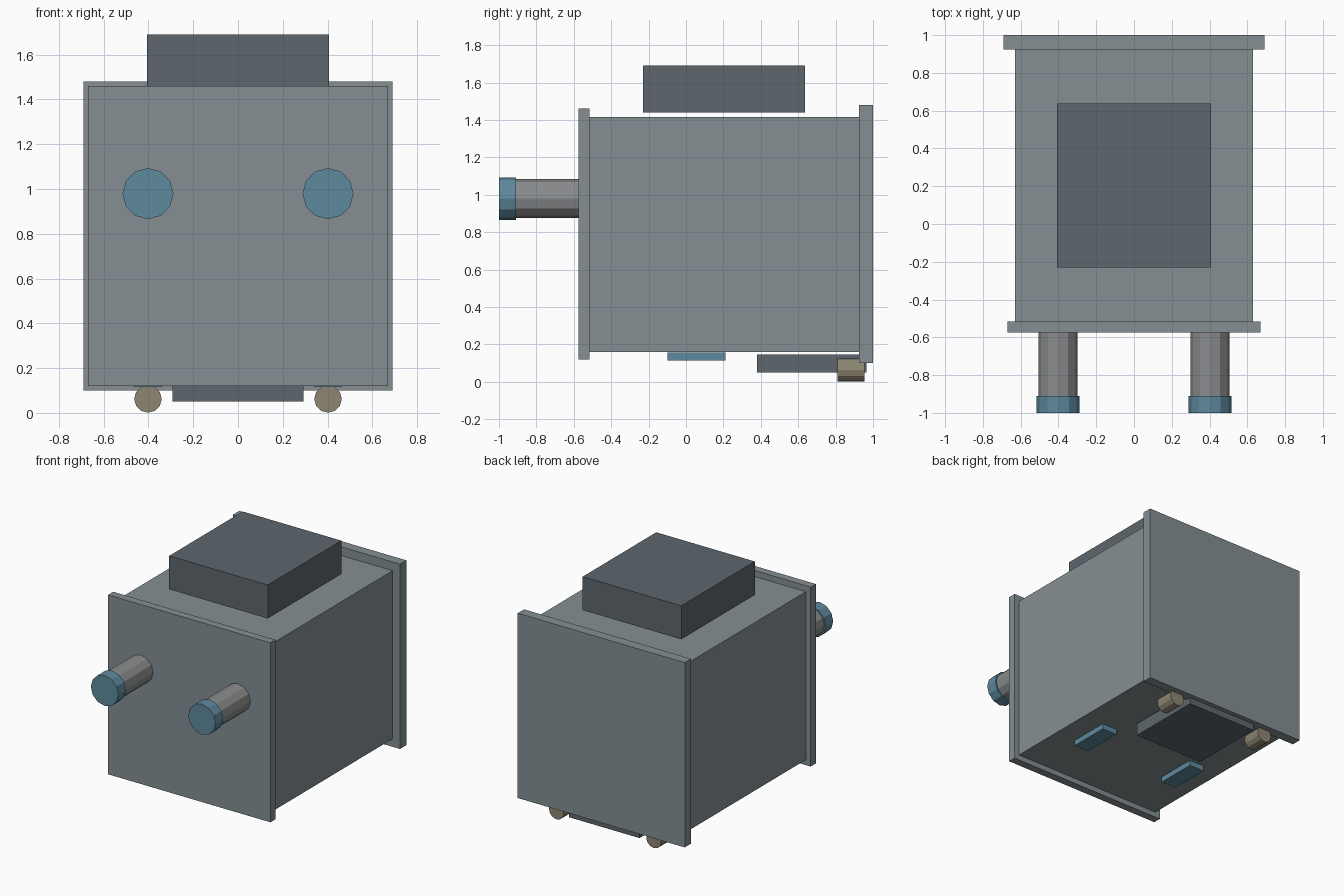
import bpy
import math

cube = bpy.data.objects.get("Cube")
if cube:
    bpy.data.objects.remove(cube, do_unlink=True)


def material(name, rgb):
    """Flat material from an 8-bit display colour, stored linear."""
    linear = [((c / 255 + 0.055) / 1.055) ** 2.4 for c in rgb]
    mat = bpy.data.materials.new(name)
    mat.use_nodes = True
    mat.diffuse_color = (*linear, 1)
    bsdf = next(n for n in mat.node_tree.nodes if n.type == 'BSDF_PRINCIPLED')
    bsdf.inputs["Base Color"].default_value = (*linear, 1)
    return mat


casing = material("casing grey", (133, 143, 148))
dark = material("dark slate", (94, 103, 109))
blue = material("steel blue", (94, 138, 158))
metal = material("rod grey", (139, 140, 141))
tan = material("foot tan", (141, 134, 114))


def box(name, mat, x, y, z):
    """Box spanning the given (low, high) ranges."""
    spans = (x, y, z)
    bpy.ops.mesh.primitive_cube_add(size=1, location=[(a + b) / 2 for a, b in spans])
    obj = bpy.context.object
    obj.name = name
    obj.scale = [b - a for a, b in spans]
    bpy.ops.object.transform_apply(location=False, rotation=False, scale=True)
    obj.data.materials.append(mat)


def rod(name, mat, x, z, radius, y):
    """Twelve-sided cylinder lying along y."""
    bpy.ops.mesh.primitive_cylinder_add(
        vertices=12, radius=radius, depth=y[1] - y[0],
        location=(x, sum(y) / 2, z), rotation=(math.pi / 2, 0, 0))
    obj = bpy.context.object
    obj.name = name
    obj.data.materials.append(mat)


# Casing with its overhanging end plates
box("body", casing, (-0.63, 0.63), (-0.515, 0.925), (0.16, 1.415))
box("front_plate", casing, (-0.67, 0.67), (-0.575, -0.515), (0.12, 1.46))
box("back_plate", casing, (-0.69, 0.69), (0.925, 1.0), (0.10, 1.48))

# Dark blocks above and below the casing
box("top_block", dark, (-0.407, 0.407), (-0.23, 0.637), (1.44, 1.69))
box("bottom_block", dark, (-0.292, 0.292), (0.38, 0.965), (0.05, 0.145))

# Mirrored front rods, their caps, and the underside fittings
for side, x in (("left", 0.402), ("right", -0.402)):
    rod(side + "_rod", metal, x, 0.979, 0.104, (-0.91, -0.575))
    rod(side + "_rod_cap", blue, x, 0.979, 0.114, (-1.0, -0.91))
    rod(side + "_foot", tan, x, 0.0625, 0.0615, (0.81, 0.955))
    box(side + "_pad", blue, (x - 0.062, x + 0.062), (-0.1, 0.21), (0.115, 0.156))
